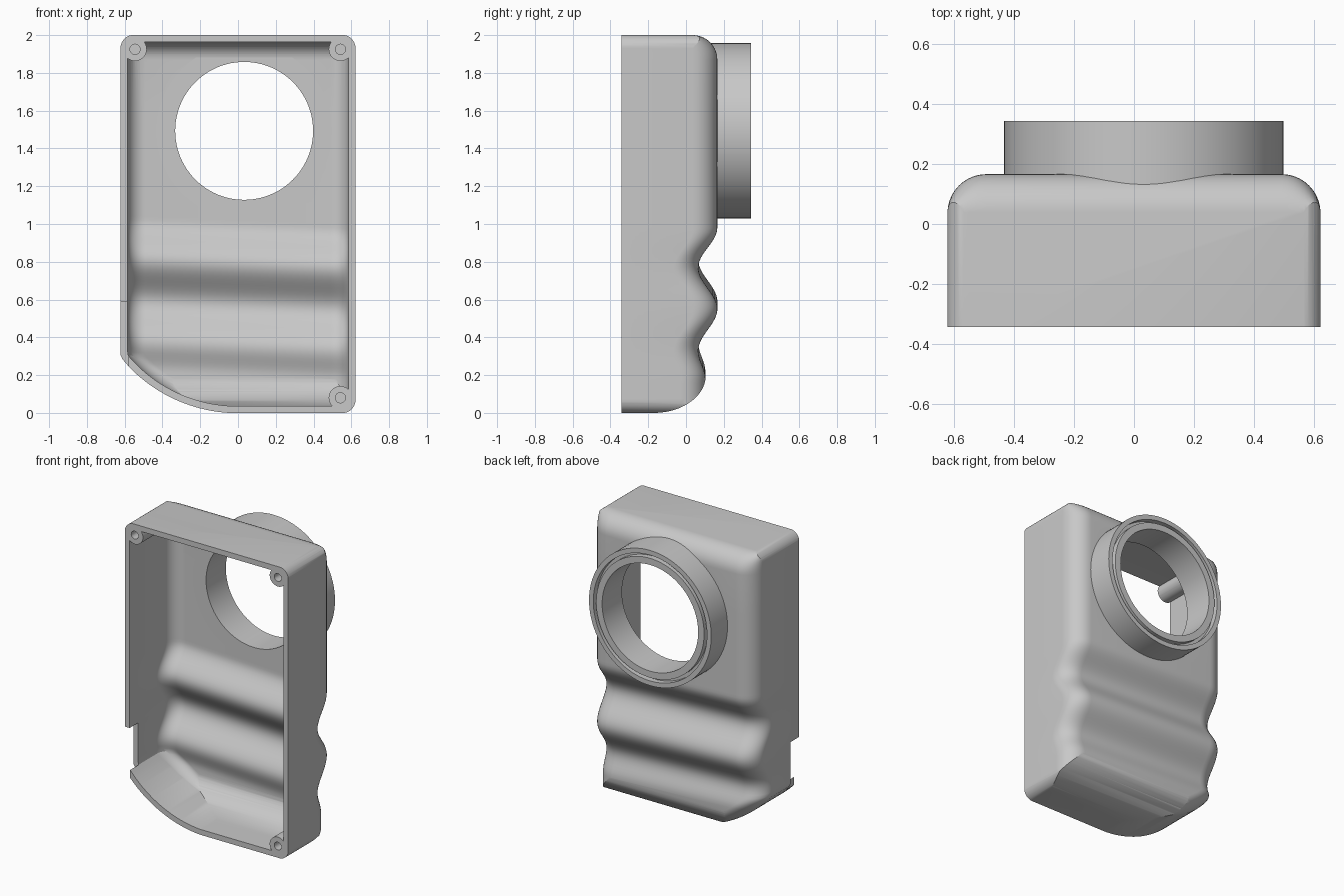
import bpy, bmesh
from math import sin, cos, pi, sqrt, radians
from mathutils import Matrix

cube = bpy.data.objects.get("Cube")
if cube:
    bpy.data.objects.remove(cube)

grey = bpy.data.materials.new("plain grey")
grey.use_nodes = True
grey.diffuse_color = (0.58, 0.58, 0.58, 1)
grey.node_tree.nodes["Principled BSDF"].inputs["Base Color"].default_value = (0.58, 0.58, 0.58, 1)

HALF, HEIGHT, FRONT, BACK = 0.621, 2.0, -0.342, 0.166
ROUND, CORNER, WALL, SWEEP = 0.13, 0.07, 0.037, 0.8
RING_X, RING_Z = 0.0325, 1.493
# Finger grip waves: height and depth of each crest and valley
WAVES = [(-1, .103), (.2, .103), (.35, .065), (.57, BACK), (.79, .065), (1.0, BACK), (3, BACK)]


def make(name, bm):
    bmesh.ops.recalc_face_normals(bm, faces=bm.faces)
    mesh = bpy.data.meshes.new(name)
    bm.to_mesh(mesh)
    bm.free()
    obj = bpy.data.objects.new(name, mesh)
    bpy.context.collection.objects.link(obj)
    mesh.materials.append(grey)
    return obj


def boolean(obj, tool, operation):
    """Apply a boolean and throw the tool away."""
    mod = obj.modifiers.new("cut", 'BOOLEAN')
    mod.operation, mod.object, mod.solver = operation, tool, 'MANIFOLD'
    bpy.context.view_layer.objects.active = obj
    bpy.ops.object.modifier_apply(modifier=mod.name)
    bpy.data.objects.remove(tool)


def loft(name, rings, closed=False):
    bm = bmesh.new()
    rows = [[bm.verts.new(p) for p in ring] for ring in rings]
    n = len(rows[0])
    pairs = list(zip(rows, rows[1:])) + ([(rows[-1], rows[0])] if closed else [])
    for a, b in pairs:
        for i in range(n):
            j = (i + 1) % n
            bm.faces.new((a[i], a[j], b[j], b[i]))
    if not closed:
        bm.faces.new(rows[0])
        bm.faces.new(rows[-1])
    return make(name, bm)


def cylinder(name, x, z, radius, y0, y1, sides=32):
    bm = bmesh.new()
    place = Matrix.Translation((x, (y0 + y1) / 2, z)) @ Matrix.Rotation(pi / 2, 4, 'X')
    bmesh.ops.create_cone(bm, cap_ends=True, segments=sides, radius1=radius,
                          radius2=radius, depth=y1 - y0, matrix=place)
    return make(name, bm)


def arc(cx, cy, rx, ry, start, end, steps):
    angles = [radians(start + (end - start) * i / steps) for i in range(steps + 1)]
    return [(cx + rx * cos(a), cy + ry * sin(a)) for a in angles]


def wave(z):
    for (z0, y0), (z1, y1) in zip(WAVES, WAVES[1:]):
        if z <= z1:
            return y0 + (y1 - y0) * (1 - cos(pi * (z - z0) / (z1 - z0))) / 2


def solid(name, inset, front):
    """Grip body, shrunk by the inset: rounded back, outline and curved foot."""
    w, r, top = HALF - inset, ROUND - inset, HEIGHT - inset
    R = SWEEP - inset
    heights = [-.2] + [i * .02 for i in range(64)] + [1.6]
    heights += [top - r + r * sin(radians(a)) for a in range(0, 91, 9)]
    rings = []
    for z in heights:
        y = wave(z) - inset
        drop = max(z - (top - r), 0)
        ry = max(sqrt(max(r * r - drop * drop, 0)), .003)
        yc = y - r
        # The right-hand rounding follows the swept lower corner
        below = SWEEP - min(max(z + .02, inset + .03), SWEEP)
        left = min(w, sqrt(R * R - below * below) + .004)
        rx = r * w / left
        section = [(w, front)] + arc(w - r, yc, r, ry, 0, 90, 10)
        section += arc(rx - left, yc, rx, ry, 90, 180, 10) + [(-left, front)]
        tilt = .04 * min(max((1.2 - z) / .15, 0), 1)
        rings.append([(px, py, z - tilt * px) for px, py in section])
    body = loft(name, rings)

    # Front outline with the swept lower corner, a hair larger than the body
    grow = .0015
    c, R, w = CORNER - inset + grow, R + grow, w + grow
    edge = HALF - CORNER
    outline = arc(edge, HEIGHT - CORNER, c, c, 0, 90, 8)
    outline += arc(-edge, HEIGHT - CORNER, c, c, 90, 180, 8)
    outline.append((-w, SWEEP - sqrt(R * R - w * w)))
    outline += [p for p in arc(0, SWEEP, R, R, 220, 270, 24) if p[0] > .002 - w]
    outline += arc(edge, CORNER, c, c, 270, 360, 8)
    boolean(body, loft("outline_tool", [[(x, y, z) for x, z in outline] for y in (-.7, .7)]), 'INTERSECT')

    # Curved foot seen from the side
    foot = arc(-.17, .2, .275 - inset, .2 - inset, 270, 360, 20)
    foot = [(-.8, inset)] + foot + [(.5, .2), (.5, 2.3), (-.8, 2.3)]
    boolean(body, loft("foot_tool", [[(x, y, z) for y, z in foot] for x in (-1, 1)]), 'INTERSECT')
    return body


# Hollow housing with screw posts left standing in three corners
housing = solid("housing", 0, FRONT)
cavity = solid("cavity", WALL, FRONT - .2)
posts = [(-.545, 1.925), (.542, 1.925), (.542, .08)]
for x, z in posts:
    boolean(cavity, cylinder("post_tool", x, z, .062, -.6, .4), 'DIFFERENCE')
boolean(housing, cavity, 'DIFFERENCE')
for x, z in posts:
    boolean(housing, cylinder("screw_hole", x, z, .027, -.5, -.1, 24), 'DIFFERENCE')
boolean(housing, cylinder("opening", RING_X, RING_Z, .369, 0, .5, 96), 'DIFFERENCE')

# Notch in the side wall
notch = [(-.8, .2), (-.58, .2), (-.58, .59), (-.8, .59)]
boolean(housing, loft("notch_tool", [[(x, y, z) for x, z in notch] for y in (-.5, -.25)]), 'DIFFERENCE')

# Collar on the back with a groove in its rim
profile = [(.365, .128), (.4645, .128), (.4645, .343), (.432, .343),
           (.432, .305), (.41, .305), (.41, .343), (.365, .343)]
sides = 96
collar = loft("collar", [[(RING_X + r * cos(a), y, RING_Z + r * sin(a)) for r, y in profile]
                         for a in (2 * pi * i / sides for i in range(sides))], closed=True)

for obj in (housing, collar):
    bpy.ops.object.select_all(action='DESELECT')
    obj.select_set(True)
    bpy.context.view_layer.objects.active = obj
    bpy.ops.object.shade_smooth_by_angle(angle=radians(28))
